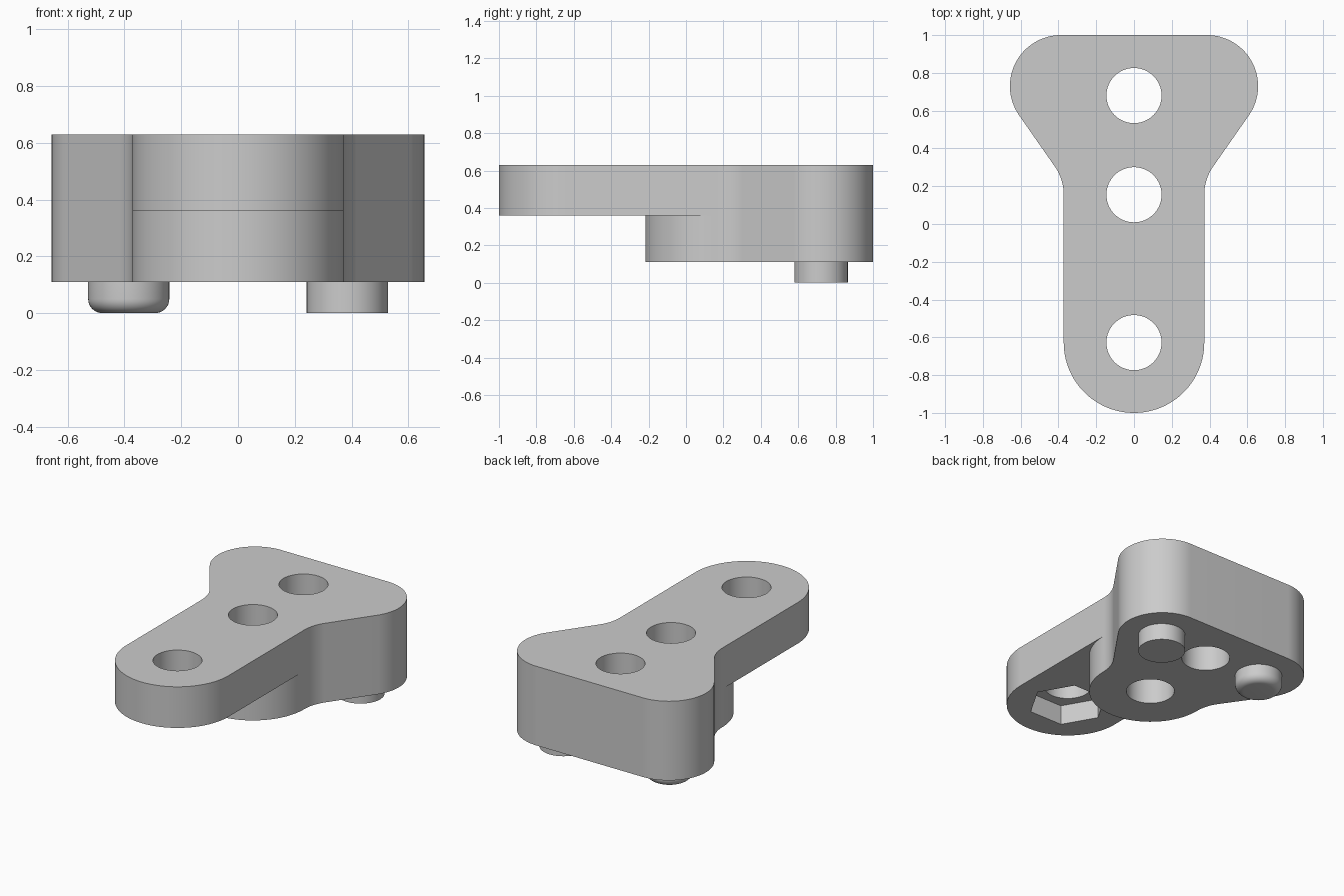
import bpy
import bmesh
from math import cos, sin, radians

if "Cube" in bpy.data.objects:
    bpy.data.objects.remove(bpy.data.objects["Cube"], do_unlink=True)

GREY = bpy.data.materials.new("light grey plastic")
GREY.use_nodes = True
GREY.diffuse_color = (0.6, 0.6, 0.6, 1)
GREY.node_tree.nodes["Principled BSDF"].inputs["Base Color"].default_value = (0.6, 0.6, 0.6, 1)

BASE, STEP, TOP = 0.11, 0.36, 0.63      # block underside, arm underside, top
HALF, HOLE = 0.372, 0.146               # arm half width, hole radius
MID_Y, FRONT_Y = 0.155, -0.628          # centres of the two round ends


def arc(cx, cy, r, a0, a1, n):
    angles = [radians(a0 + (a1 - a0) * i / n) for i in range(n + 1)]
    return [(cx + r * cos(a), cy + r * sin(a)) for a in angles]


def make_object(name, bm):
    bmesh.ops.recalc_face_normals(bm, faces=bm.faces)
    mesh = bpy.data.meshes.new(name)
    bm.to_mesh(mesh)
    bm.free()
    mesh.materials.append(GREY)
    obj = bpy.data.objects.new(name, mesh)
    bpy.context.collection.objects.link(obj)
    return obj


def cylinder(name, x, y, r, z0, z1, sides=64, rounding=0):
    bm = bmesh.new()
    bmesh.ops.create_cone(bm, cap_ends=True, segments=sides, radius1=r, radius2=r, depth=z1 - z0)
    bmesh.ops.translate(bm, verts=bm.verts, vec=(x, y, (z0 + z1) / 2))
    if rounding:
        rim = [e for e in bm.edges if all(v.co.z < z0 + 0.001 for v in e.verts)]
        bmesh.ops.bevel(bm, geom=rim, offset=rounding, segments=8, profile=0.5, affect='EDGES')
    return make_object(name, bm)


def select_only(obj):
    bpy.ops.object.select_all(action='DESELECT')
    obj.select_set(True)
    bpy.context.view_layer.objects.active = obj


def smooth(obj):
    select_only(obj)
    bpy.ops.object.shade_smooth_by_angle(angle=radians(30))


# Outline chains: flared back, long arm end and short block end
side = arc(HALF + 0.26, MID_Y, 0.26, 180, 145.6, 12) + arc(0.387, 0.73, 0.27, -34.4, 90, 32)
back = side + [(-x, y) for x, y in reversed(side)]
arm_end = arc(0, FRONT_Y, HALF, 180, 360, 64)
block_end = arc(0, MID_Y, HALF, 180, 360, 64)[1:-1]

# Stepped body
bm = bmesh.new()


def ring(points, z):
    return [bm.verts.new((x, y, z)) for x, y in points]


def walls(low, high):
    for i in range(len(low) - 1):
        bm.faces.new((low[i], low[i + 1], high[i + 1], high[i]))


back_low, back_mid, back_top = [ring(back, z) for z in (BASE, STEP, TOP)]
arm_mid, arm_top = [ring(arm_end, z) for z in (STEP, TOP)]
block_low, block_mid = [ring(block_end, z) for z in (BASE, STEP)]
walls(back_low, back_mid)
walls(back_mid, back_top)
walls([back_mid[-1]] + arm_mid + [back_mid[0]], [back_top[-1]] + arm_top + [back_top[0]])
walls([back_low[-1]] + block_low + [back_low[0]], [back_mid[-1]] + block_mid + [back_mid[0]])
bm.faces.new(back_top + arm_top)
bm.faces.new(back_low + block_low)
bm.faces.new([back_mid[-1]] + arm_mid + [back_mid[0]] + block_mid[::-1])
body = make_object("bracket_body", bm)

# Three through holes and a hexagonal nut recess under the arm
cutters = [cylinder("hole_cutter", 0, y, HOLE, -0.2, 1) for y in (FRONT_Y, MID_Y, 0.68)]
nut = cylinder("nut_cutter", 0, 0, 0.24, 0.2, 0.49, sides=6)
for v in nut.data.vertices:      # corners point along x
    v.co.x, v.co.y = v.co.y, v.co.x + FRONT_Y
nut.data.flip_normals()
cutters.append(nut)
for cutter in cutters:
    cutter.hide_render = True
    select_only(body)
    cut = body.modifiers.new("cut", 'BOOLEAN')
    cut.operation = 'DIFFERENCE'
    cut.solver = 'EXACT'
    cut.object = cutter
    bpy.ops.object.modifier_apply(modifier=cut.name)
    bpy.data.objects.remove(cutter, do_unlink=True)
smooth(body)

# Locating pegs: one with a plain edge, one rounded
smooth(cylinder("left_peg", 0.385, 0.722, 0.143, 0, BASE))
smooth(cylinder("right_peg", -0.385, 0.722, 0.143, 0, BASE, rounding=0.05))
